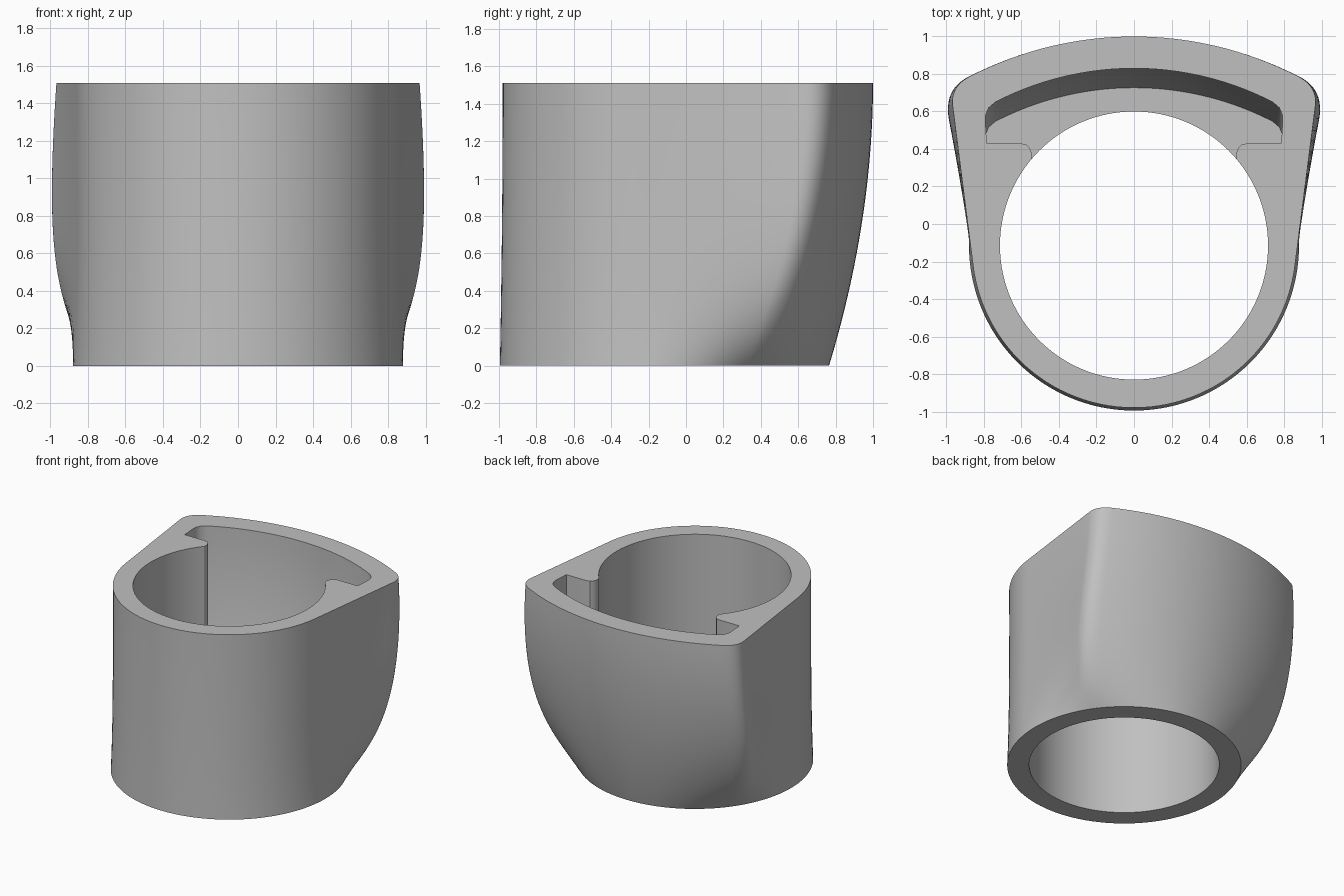
import bpy
import bmesh
from math import sin, cos, radians, sqrt, pi

cube = bpy.data.objects.get("Cube")
if cube:
    bpy.data.objects.remove(cube, do_unlink=True)

HEIGHT = 1.51
CENTRE_Y = -0.115
OUTER_R = 0.88
BORE_R = 0.715
FLOOR_Z = 0.52

grey = bpy.data.materials.new("plain grey")
grey.use_nodes = True
colour = (0.53, 0.53, 0.53, 1)
grey.diffuse_color = colour
grey.node_tree.nodes["Principled BSDF"].inputs["Base Color"].default_value = colour


def loft(name, rings):
    """Solid through equal-length closed rings, listed bottom to top."""
    bm = bmesh.new()
    loops = [[bm.verts.new(p) for p in ring] for ring in rings]
    n = len(loops[0])
    for low, high in zip(loops, loops[1:]):
        for i in range(n):
            j = (i + 1) % n
            bm.faces.new((low[i], low[j], high[j], high[i]))
    bm.faces.new(loops[0][::-1])
    bm.faces.new(loops[-1])
    bmesh.ops.recalc_face_normals(bm, faces=bm.faces)
    mesh = bpy.data.meshes.new(name)
    bm.to_mesh(mesh)
    bm.free()
    mesh.materials.append(grey)
    obj = bpy.data.objects.new(name, mesh)
    bpy.context.collection.objects.link(obj)
    return obj


def mirrored(half):
    """Close a right-hand half outline, whose ends lie on x = 0."""
    return half + [(-x, y) for x, y in half[-2:0:-1]]


def mix(a, b, t):
    return tuple(p + (q - p) * t for p, q in zip(a, b))


def back_arc(x, top, radius):
    return top - radius + sqrt(radius * radius - x * x)


# Outer shell: round base blending into a shield-shaped rim
def rim_point(deg):
    a = radians(deg)
    front_r = OUTER_R - 0.015
    tangent = (front_r * cos(radians(-6)), CENTRE_Y + front_r * sin(radians(-6)))
    side, corner, back = (0.967, 0.63), (0.98, 0.736), (0.87, 0.79)
    if deg <= -6:
        return front_r * cos(a), CENTRE_Y + front_r * sin(a)
    if deg <= 30:
        return mix(tangent, side, (deg + 6) / 36)
    if deg <= 42:
        t = (deg - 30) / 12
        return mix(mix(side, corner, t), mix(corner, back, t), t)
    x = back[0] * (90 - deg) / 48
    return x, back_arc(x, 1.0, 1.907)


def rise(z):
    return 1 - (1 - min(z / HEIGHT, 1)) ** 1.95


angles = [-90 + 3 * i for i in range(41)] + [31 + i for i in range(11)]
angles += [42 + 3 * i for i in range(17)]
levels = 32
shell_rings = []
for k in range(levels + 1):
    t = (k / levels) ** 1.4
    z = t * HEIGHT
    spread = 1 - (1 - t) ** 5 + 0.5 * t * (1 - t)
    half = []
    for deg in angles:
        a = radians(deg)
        base = (OUTER_R * cos(a), CENTRE_Y + OUTER_R * sin(a))
        rim = rim_point(deg)
        half.append((base[0] + (rim[0] - base[0]) * spread,
                     base[1] + (rim[1] - base[1]) * rise(z)))
    half[0] = (0, half[0][1])
    half[-1] = (0, half[-1][1])
    shell_rings.append([(x, y, z) for x, y in mirrored(half)])
body = loft("ring_body", shell_rings)

# Bore through the full height
segments = 128
bore = loft("bore_cutter", [
    [(BORE_R * cos(2 * pi * i / segments),
      CENTRE_Y + BORE_R * sin(2 * pi * i / segments), z)
     for i in range(segments)] for z in (-0.1, HEIGHT + 0.1)])

# Curved pocket behind the bore, with rounded lips and a sloping back wall
pocket_half = [(0, 0.2), (0.5, 0.25), (0.548, 0.345), (0.545, 0.375),
               (0.556, 0.405), (0.575, 0.424), (0.605, 0.43), (0.785, 0.43),
               (0.793, 0.55), (0.79, 0.585), (0.775, 0.62)]
for i in range(25):
    x = 0.74 * (24 - i) / 24
    pocket_half.append((x, back_arc(x, 0.83, 1.61)))
pocket_rings = []
for z in [FLOOR_Z + (HEIGHT - FLOOR_Z) * i / 10 for i in range(11)] + [HEIGHT + 0.1]:
    shift = 0.235 * (1 - rise(z))
    ring = [(x, y - shift if y > 0.45 else y) for x, y in pocket_half]
    pocket_rings.append([(x, y, z) for x, y in mirrored(ring)])
pocket = loft("pocket_cutter", pocket_rings)

bpy.ops.object.select_all(action="DESELECT")
bpy.context.view_layer.objects.active = body
body.select_set(True)
for cutter in (bore, pocket):
    cutter.hide_render = True
    cut = body.modifiers.new(cutter.name, "BOOLEAN")
    cut.operation = "DIFFERENCE"
    cut.solver = "EXACT"
    cut.object = cutter
    bpy.ops.object.modifier_apply(modifier=cut.name)
    bpy.data.objects.remove(cutter, do_unlink=True)

bpy.ops.object.shade_smooth_by_angle(angle=radians(30))
